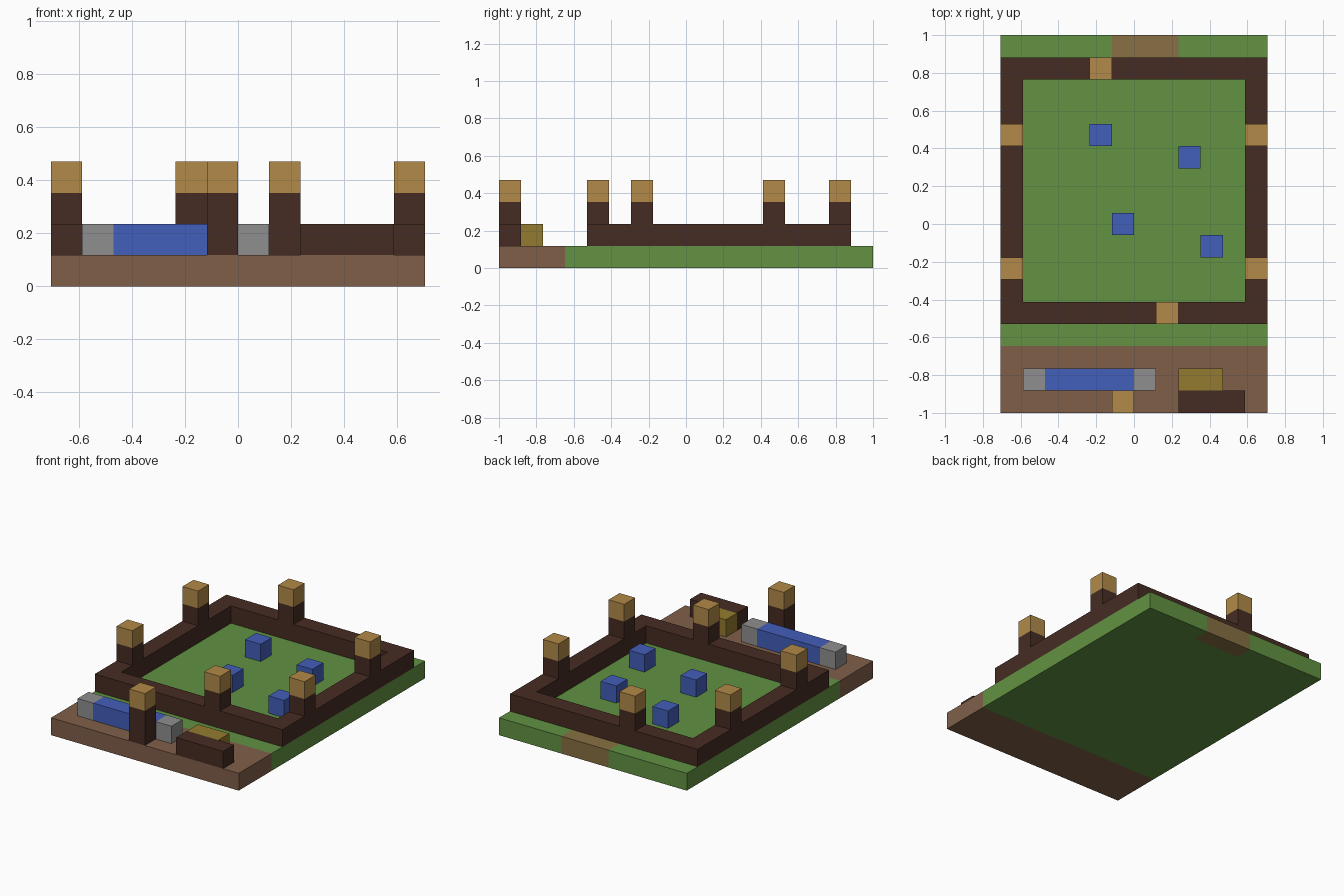
import bpy, bmesh

cube = bpy.data.objects.get("Cube")
if cube:
    bpy.data.objects.remove(cube, do_unlink=True)

# Everything sits on a block grid, 12 wide, 17 deep and 4 high
U = 2 / 17


def pos(x, y, z):
    return ((x - 6) * U, (y - 8.5) * U, z * U)


def linear(v):
    v /= 255
    return v / 12.92 if v <= 0.04045 else ((v + 0.055) / 1.055) ** 2.4


def material(name, r, g, b):
    m = bpy.data.materials.new(name)
    m.use_nodes = True
    col = (linear(r), linear(g), linear(b), 1)
    m.diffuse_color = col
    m.node_tree.nodes["Principled BSDF"].inputs["Base Color"].default_value = col
    return m


grass = material("grass green", 98, 146, 66)
earth = material("earth brown", 128, 95, 73)
path = material("path brown", 136, 112, 67)
dark_wood = material("dark wood", 70, 44, 35)
pale_wood = material("pale wood", 178, 138, 72)
blue = material("blue", 66, 94, 186)
stone = material("stone grey", 143, 143, 143)
straw = material("straw olive", 148, 123, 46)


def finish(name, bm, mat):
    bmesh.ops.recalc_face_normals(bm, faces=bm.faces)
    me = bpy.data.meshes.new(name)
    bm.to_mesh(me)
    bm.free()
    me.materials.append(mat)
    ob = bpy.data.objects.new(name, me)
    bpy.context.collection.objects.link(ob)
    return ob


def prism(name, outline, z0, z1, mat):
    """Extrude a plan outline from z0 to z1."""
    bm = bmesh.new()
    base = bm.faces.new([bm.verts.new(pos(x, y, z0)) for x, y in outline])
    ext = bmesh.ops.extrude_face_region(bm, geom=[base], use_keep_orig=True)
    top = [v for v in ext["geom"] if isinstance(v, bmesh.types.BMVert)]
    bmesh.ops.translate(bm, verts=top, vec=(0, 0, (z1 - z0) * U))
    return finish(name, bm, mat)


def rect(x0, x1, y0, y1):
    return [(x0, y0), (x1, y0), (x1, y1), (x0, y1)]


def box(name, x0, x1, y0, y1, z0, z1, mat):
    return prism(name, rect(x0, x1, y0, y1), z0, z1, mat)


def ring(name, outer, inner, z0, z1, mat):
    """Rectangular frame made from an outer and an inner outline."""
    bm = bmesh.new()
    loops = [[bm.verts.new(pos(x, y, z)) for x, y in o]
             for o, z in ((outer, z0), (outer, z1), (inner, z1), (inner, z0))]
    for k in range(4):
        a, b = loops[k], loops[(k + 1) % 4]
        for i in range(4):
            j = (i + 1) % 4
            bm.faces.new((a[i], a[j], b[j], b[i]))
    return finish(name, bm, mat)


def post(name, x, y, z0):
    box(name + "_shaft", x, x + 1, y, y + 1, z0, 3, dark_wood)
    box(name + "_cap", x, x + 1, y, y + 1, 3, 4, pale_wood)


# Ground, with a notch in the lawn for the path at the back
box("dirt_strip", 0, 12, 0, 3, 0, 1, earth)
prism("lawn", [(0, 3), (12, 3), (12, 17), (8, 17), (8, 16), (5, 16), (5, 17), (0, 17)],
      0, 1, grass)
box("back_path", 5, 8, 16, 17, 0, 1, path)

# Fence and its posts
ring("fence_rail", rect(0, 12, 4, 16), rect(1, 11, 5, 15), 1, 2, dark_wood)
for side, x in (("right", 0), ("left", 11)):
    post(side + "_front_post", x, 6, 2)
    post(side + "_back_post", x, 12, 2)
post("front_post", 7, 4, 2)
post("back_post", 4, 15, 2)

# Blue blocks inside the fence
for i, (x, y) in enumerate([(4, 12), (8, 11), (5, 8), (9, 7)]):
    box(f"blue_block_{i + 1}", x, x + 1, y, y + 1, 1, 2, blue)

# Trough with stone ends, bench, straw bale and lone post at the front
box("trough_right_end", 1, 2, 1, 2, 1, 2, stone)
box("trough_water", 2, 6, 1, 2, 1, 2, blue)
box("trough_left_end", 6, 7, 1, 2, 1, 2, stone)
box("bench", 8, 11, 0, 1, 1, 2, dark_wood)
box("straw_bale", 8, 10, 1, 2, 1, 2, straw)
post("lone_post", 5, 0, 1)
